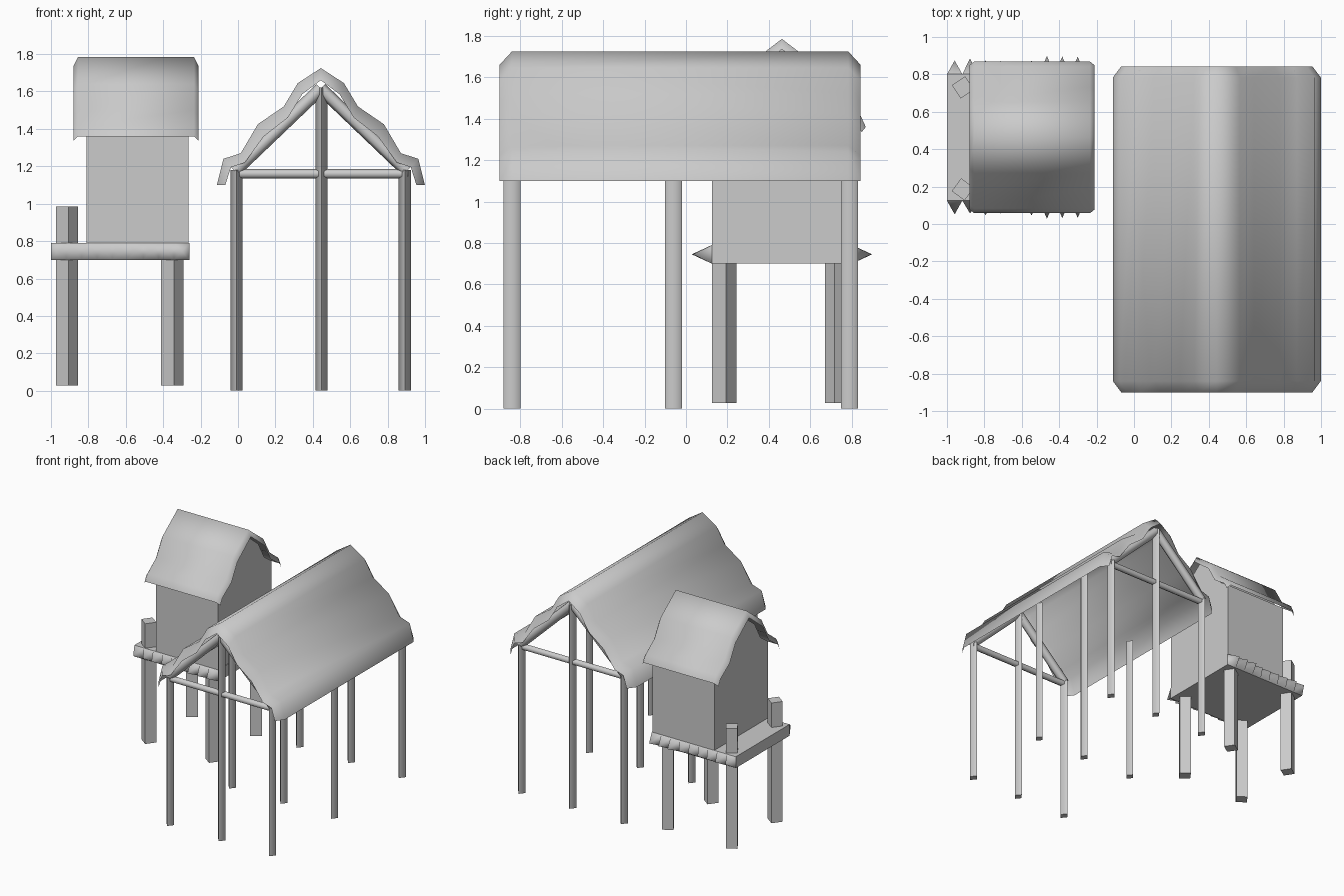
import bpy, bmesh, math, random
from mathutils import Vector

if "Cube" in bpy.data.objects:
    bpy.data.objects.remove(bpy.data.objects["Cube"])

random.seed(4)


def make(name, verts, faces, angle=None):
    me = bpy.data.meshes.new(name)
    bm = bmesh.new()
    vs = [bm.verts.new(v) for v in verts]
    for f in faces:
        bm.faces.new([vs[i] for i in f])
    bmesh.ops.remove_doubles(bm, verts=bm.verts, dist=0.0005)
    bmesh.ops.recalc_face_normals(bm, faces=bm.faces)
    bm.to_mesh(me)
    bm.free()
    ob = bpy.data.objects.new(name, me)
    bpy.context.collection.objects.link(ob)
    if angle:
        bpy.ops.object.select_all(action='DESELECT')
        ob.select_set(True)
        bpy.context.view_layer.objects.active = ob
        bpy.ops.object.shade_smooth_by_angle(angle=math.radians(angle))
    return ob


def pole(name, a, b, r, sides=4, turn=0.0, squash=1.0):
    """Pole between two points; squash narrows its local x."""
    a, b = Vector(a), Vector(b)
    d = b - a
    bpy.ops.mesh.primitive_cylinder_add(vertices=sides, radius=r, depth=d.length, location=(a + b) / 2)
    ob = bpy.context.object
    ob.name = name
    c, s = math.cos(turn), math.sin(turn)
    for v in ob.data.vertices:
        v.co.x, v.co.y = (v.co.x * c - v.co.y * s) * squash, v.co.x * s + v.co.y * c
    if abs(d.z) < d.length * 0.999:
        ob.rotation_euler = d.to_track_quat('Z', 'Y').to_euler()
    bpy.ops.object.shade_smooth_by_angle(angle=math.radians(85 if sides == 4 else 75))
    return ob


def mirrored(half):
    return [(-u, z) for u, z in reversed(half[1:])] + half


def roof(name, outer, inner, start, end, bend, place):
    """Thatch sheet: the outer profile bends in to the inner one at both ends."""
    out, inn = mirrored(outer), mirrored(inner)
    rings = [(inn, start), (out, start + bend), (out, end - bend), (inn, end)]
    n = len(out)
    verts = [place(u, t, z) for prof, t in rings for u, z in prof]
    faces = []
    for k in range(3):
        a, b = k * n, (k + 1) * n
        faces += [(a + i, a + i + 1, b + i + 1, b + i) for i in range(n - 1)]
    return make(name, verts, faces, 65)


# Open shelter: wavy thatched roof with ridge along y
CX = 0.443
roof("shelter_roof",
     [(0, 1.725), (.123, 1.645), (.198, 1.52), (.337, 1.425), (.428, 1.27), (.521, 1.24), (.556, 1.10)],
     [(0, 1.66), (.10, 1.585), (.176, 1.46), (.305, 1.36), (.406, 1.22), (.481, 1.195), (.511, 1.10)],
     -0.90, 0.843, 0.06, lambda u, t, z: (CX + u, t, z))

# Shelter posts, three rows of three
for y in (-0.84, -0.06, 0.79):
    for x, top in ((-0.008, 1.18), (0.446, 1.62), (0.892, 1.18)):
        pole("shelter_post", (x, y, 0), (x, y, top), 0.041, squash=0.8)

# Gable frames: tie beam and two rafters
for y in (-0.84, 0.79):
    pole("tie_beam", (-0.02, y, 1.16), (0.91, y, 1.16), 0.026, 6)
    for s in (-1, 1):
        pole("rafter", (CX + s * 0.46, y, 1.175), (CX, y, 1.615), 0.034, 6)

# Raised hut: roof with ridge along x
CY = 0.463
HUT_IN = [(0, 1.735), (.17, 1.60), (.245, 1.465), (.36, 1.385), (.385, 1.335)]
roof("hut_roof",
     [(0, 1.785), (.19, 1.64), (.27, 1.50), (.38, 1.415), (.405, 1.36)],
     HUT_IN, -0.88, -0.21, 0.025, lambda u, t, z: (t, CY + u, z))

# Hut walls: gabled prism
prof = [(-.338, .78)] + mirrored(HUT_IN[:3] + [(.338, 1.40)]) + [(.338, .78)]
n = len(prof)
make("hut_walls", [(x, CY + u, z) for x in (-0.81, -0.265) for u, z in prof],
     [tuple(range(n)), tuple(range(n, 2 * n))] +
     [(i, (i + 1) % n, n + (i + 1) % n, n + i) for i in range(n)])

# Hut platform
bpy.ops.mesh.primitive_cube_add(size=1, location=(-0.63, CY, 0.745))
deck = bpy.context.object
deck.name = "hut_platform"
deck.scale = (0.74, 0.676, 0.09)

# Pointed plank ends in a continuous row along both platform edges
for s in (-1, 1):
    verts, faces = [], []
    w = 0.74 / 9
    for k in range(9):
        x, y, b = -1.0 + k * w, CY + s * 0.338, len(verts)
        tip = random.uniform(0.065, 0.1)
        verts += [(x, y, 0.70), (x + w, y, 0.70), (x + w, y, 0.79), (x, y, 0.79),
                  (x + w / 2, y + s * tip, 0.745)]
        faces += [(b + i, b + (i + 1) % 4, b + 4) for i in range(4)]
    make("plank_ends", verts, faces, 179)

# Hut posts; the outer pair rises above the platform
for x, top in ((-0.915, 0.985), (-0.352, 0.72)):
    for y in (0.185, 0.73):
        pole("hut_post", (x, y, 0.028), (x, y, top), 0.06, turn=0.15 if y < 0.5 else -0.2)
